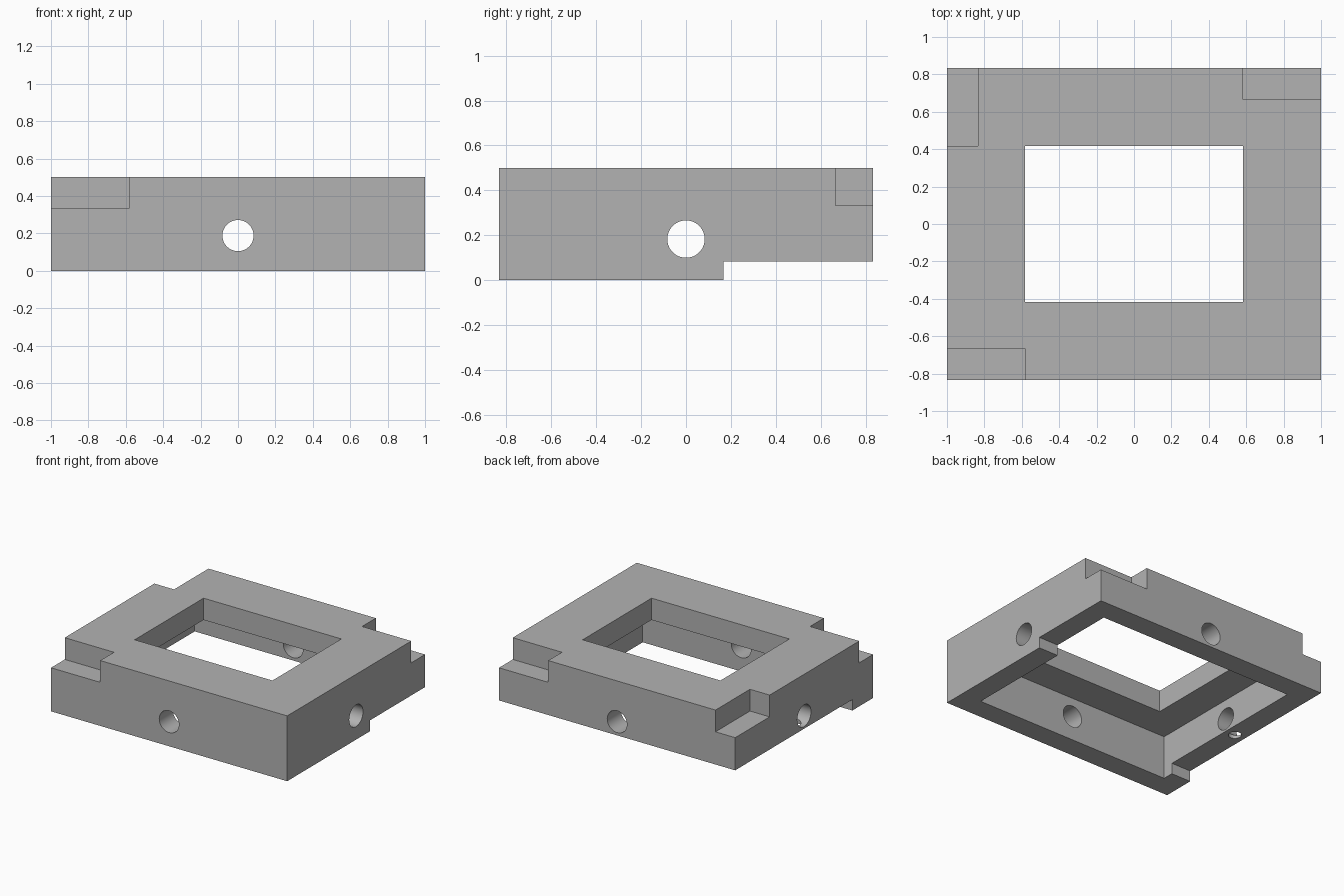
import bpy
from math import pi

cube = bpy.data.objects.get("Cube")
if cube:
    bpy.data.objects.remove(cube, do_unlink=True)

U = 1 / 12      # the frame is laid out in twelfths
OUT = 14        # beyond every outer face

grey = bpy.data.materials.new("plain grey")
grey.use_nodes = True
grey.diffuse_color = (0.45, 0.45, 0.45, 1)
grey.node_tree.nodes["Principled BSDF"].inputs["Base Color"].default_value = grey.diffuse_color


def box(name, x, y, z):
    """Box spanning the given ranges, in twelfths."""
    spans = (x, y, z)
    bpy.ops.mesh.primitive_cube_add(size=1, location=[(a + b) / 2 * U for a, b in spans])
    ob = bpy.context.object
    ob.name = name
    ob.scale = [(b - a) * U for a, b in spans]
    bpy.ops.object.transform_apply(location=True, rotation=True, scale=True)
    ob.data.materials.append(grey)
    return ob


def rod(name, radius, length, location, rotation):
    bpy.ops.mesh.primitive_cylinder_add(vertices=48, radius=radius, depth=length,
                                        location=location, rotation=rotation)
    ob = bpy.context.object
    ob.name = name
    ob.data.materials.append(grey)
    return ob


# Outer block
frame = box("frame_body", (-12, 12), (-10, 10), (0, 6))

cutters = [
    # Pocket underneath and smaller window through the top
    box("pocket_cutter", (-10, 10), (-8, 8), (-2, 4)),
    box("window_cutter", (-7, 7), (-5, 5), (3, 8)),
    # Upper corner notches
    box("front_notch_cutter", (-OUT, -7), (-OUT, -8), (4, 8)),
    box("back_notch_cutter", (7, OUT), (8, OUT), (4, 8)),
    box("side_notch_cutter", (-OUT, -10), (5, OUT), (4, 8)),
    # Stepped underside, longer on one side
    box("long_step_cutter", (-OUT, 1), (-7, OUT), (-2, 1)),
    box("short_step_cutter", (-1, OUT), (2, OUT + 1), (-3, 1)),
    # Round holes through all four walls
    rod("front_back_hole_cutter", U, 3, (0, 0, 0.188), (pi / 2, 0, 0)),
    rod("side_hole_cutter", U, 3, (0, 0, 0.183), (0, pi / 2, 0)),
    # Small hole under one side wall, meeting the side hole
    rod("screw_hole_cutter", 0.046, 0.2, (-11 * U, 0, 0.08), (0, 0, 0)),
]

# Cut the parts out one by one
for cutter in cutters:
    cutter.hide_render = True
    mod = frame.modifiers.new(cutter.name, "BOOLEAN")
    mod.operation = "DIFFERENCE"
    mod.solver = "EXACT"
    mod.object = cutter
    bpy.ops.object.select_all(action="DESELECT")
    frame.select_set(True)
    bpy.context.view_layer.objects.active = frame
    bpy.ops.object.modifier_apply(modifier=mod.name)
    bpy.data.objects.remove(cutter, do_unlink=True)

bpy.ops.object.shade_smooth_by_angle(angle=pi / 6)
